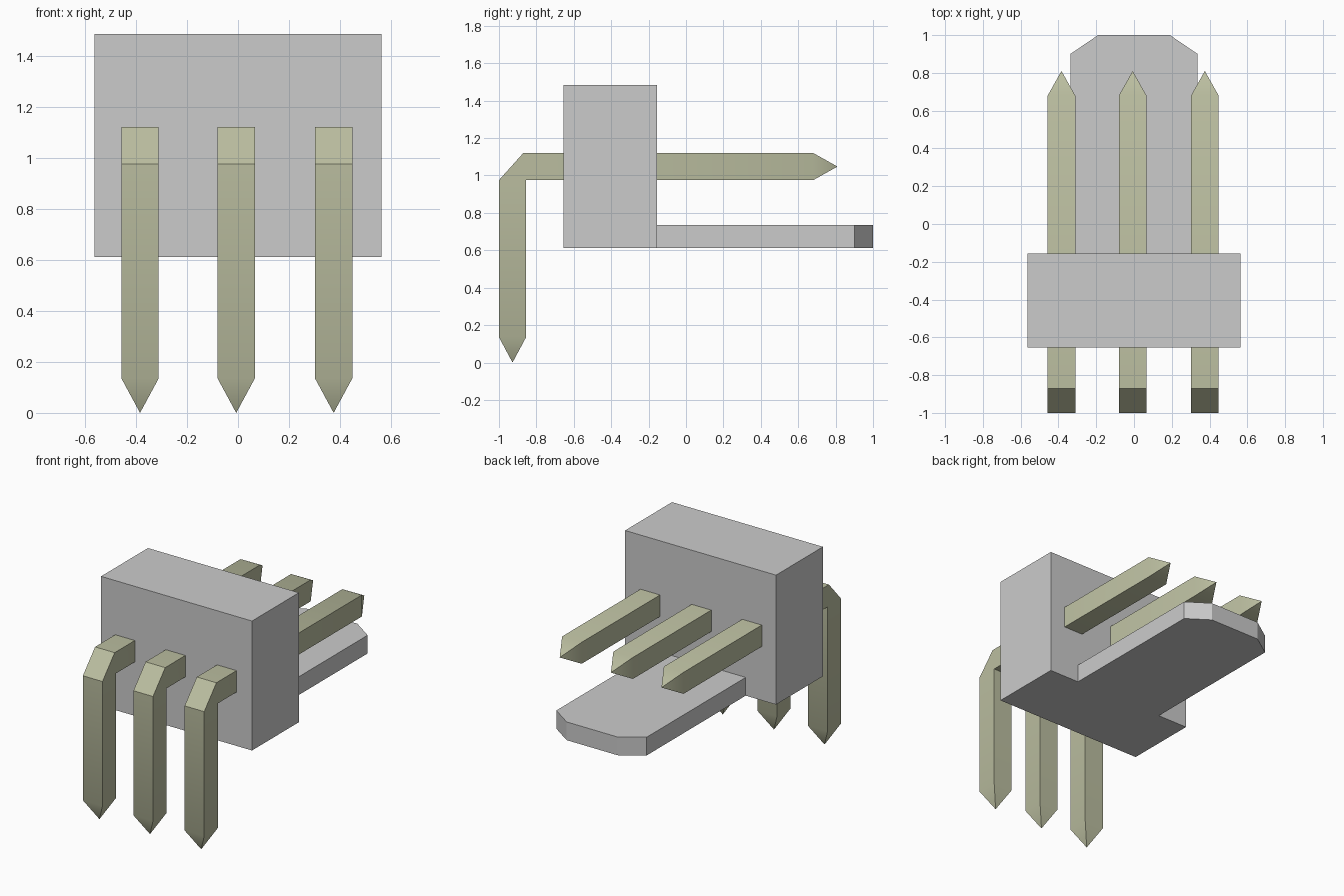
import bpy, bmesh, math

cube = bpy.data.objects.get("Cube")
if cube:
    bpy.data.objects.remove(cube, do_unlink=True)


def material(name, rgb):
    mat = bpy.data.materials.new(name)
    mat.use_nodes = True
    mat.diffuse_color = (*rgb, 1)
    mat.node_tree.nodes["Principled BSDF"].inputs["Base Color"].default_value = (*rgb, 1)
    return mat


grey = material("light grey plastic", (0.60, 0.60, 0.60))
metal = material("pale olive metal", (0.497, 0.515, 0.352))


def finish(bm, name, mat):
    bmesh.ops.recalc_face_normals(bm, faces=bm.faces)
    mesh = bpy.data.meshes.new(name)
    bm.to_mesh(mesh)
    bm.free()
    mesh.materials.append(mat)
    obj = bpy.data.objects.new(name, mesh)
    bpy.context.collection.objects.link(obj)
    return obj


def slab(name, outline, z0, z1, mat):
    """Extrude an xy outline from z0 up to z1."""
    bm = bmesh.new()
    face = bm.faces.new([bm.verts.new((x, y, z0)) for x, y in outline])
    ext = bmesh.ops.extrude_face_region(bm, geom=[face])
    top = [v for v in ext["geom"] if isinstance(v, bmesh.types.BMVert)]
    bmesh.ops.translate(bm, verts=top, vec=(0, 0, z1 - z0))
    return finish(bm, name, mat)


def pin(name, x, half=0.073):
    """Square pin with a chamfered elbow and a pyramid point at each end."""
    bm = bmesh.new()

    def pair(y, z):
        return [bm.verts.new((x + s * half, y, z)) for s in (-1, 1)]

    # (outer, inner) cross-sections from the lower tail to the rear end
    inner_bend = pair(-0.855, 0.975)
    sections = [
        (pair(-1.0, 0.135), pair(-0.855, 0.135)),
        (pair(-1.0, 0.975), inner_bend),
        (pair(-0.87, 1.12), inner_bend),
        (pair(0.68, 1.12), pair(0.68, 0.975)),
    ]
    rings = [(o[0], o[1], i[1], i[0]) for o, i in sections]
    for a, b in zip(rings, rings[1:]):
        for k in range(4):
            n = (k + 1) % 4
            corners = list(dict.fromkeys((a[k], a[n], b[n], b[k])))
            if len(corners) > 2:
                bm.faces.new(corners)
    # Pointed ends
    for ring, y, z in ((rings[0], -0.9275, 0.0), (rings[-1], 0.81, 1.0475)):
        apex = bm.verts.new((x, y, z))
        for k in range(4):
            bm.faces.new((ring[k], ring[(k + 1) % 4], apex))
    obj = finish(bm, name, metal)
    obj.data.shade_smooth()
    obj.data.set_sharp_from_angle(angle=math.radians(35))


# Housing block
slab("housing_block", [(-0.563, -0.655), (0.563, -0.655), (0.563, -0.155), (-0.563, -0.155)],
     0.612, 1.485, grey)

# Locking tongue with clipped rear corners
slab("locking_tongue", [(-0.337, -0.155), (0.337, -0.155), (0.337, 0.9), (0.19, 1.0),
                        (-0.19, 1.0), (-0.337, 0.9)], 0.612, 0.735, grey)

# Three bent pins
for label, x in (("right", -0.384), ("middle", -0.007), ("left", 0.375)):
    pin(label + "_pin", x)
